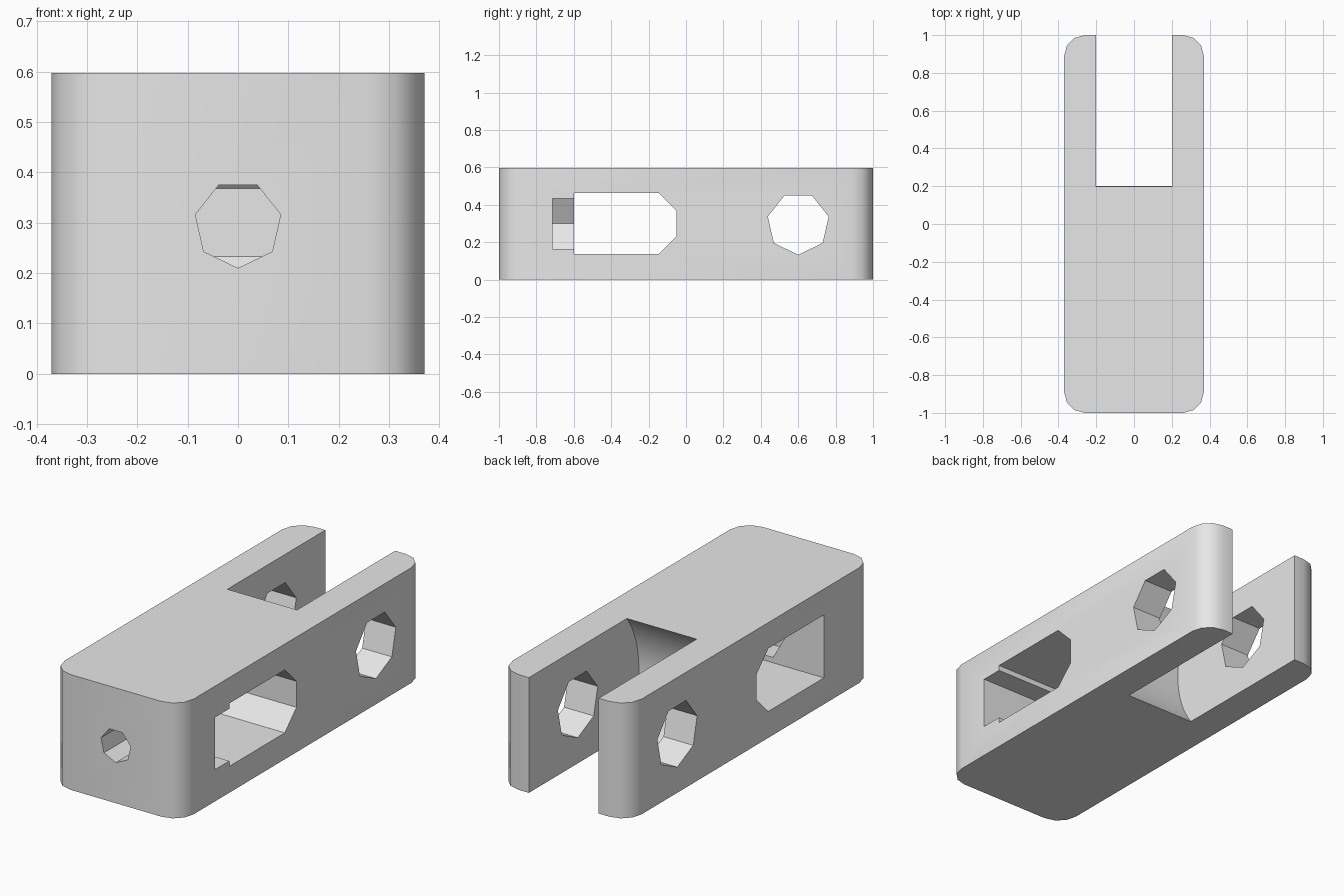
import bpy
import bmesh
from math import sin, cos, pi, radians
from mathutils import Vector

if "Cube" in bpy.data.objects:
    bpy.data.objects.remove(bpy.data.objects["Cube"], do_unlink=True)

WIDTH, LENGTH, HEIGHT = 0.74, 2.0, 0.597
MID = 0.3

grey = bpy.data.materials.new("plain_grey")
grey.use_nodes = True
grey.diffuse_color = (0.8, 0.8, 0.8, 1)
grey.node_tree.nodes["Principled BSDF"].inputs["Base Color"].default_value = (0.8, 0.8, 0.8, 1)


def prism(name, axis, profile, low, high):
    """Extrude a 2D profile along x, y or z; profile keeps the other axes in order."""
    def place(point, depth):
        co = list(point)
        co.insert("xyz".index(axis), depth)
        return Vector(co)

    bm = bmesh.new()
    start = [bm.verts.new(place(p, low)) for p in profile]
    end = [bm.verts.new(place(p, high)) for p in profile]
    bm.faces.new(start)
    bm.faces.new(end)
    count = len(profile)
    for i in range(count):
        j = (i + 1) % count
        bm.faces.new((start[i], start[j], end[j], end[i]))
    bmesh.ops.recalc_face_normals(bm, faces=bm.faces)
    mesh = bpy.data.meshes.new(name)
    bm.to_mesh(mesh)
    bm.free()
    mesh.materials.append(grey)
    obj = bpy.data.objects.new(name, mesh)
    bpy.context.collection.objects.link(obj)
    return obj


def arc(center, radius, start, stop, steps):
    """Points along a circular arc, both ends included."""
    angles = [start + (stop - start) * i / steps for i in range(steps + 1)]
    return [(center[0] + radius * cos(a), center[1] + radius * sin(a)) for a in angles]


def heptagon(center, radius):
    """Seven-sided hole with one corner pointing down."""
    return arc(center, radius, -pi / 2, 1.5 * pi, 7)[:-1]


# Body: block with rounded upright corners
corner = 0.11
outline = []
for k, (sx, sy) in enumerate([(1, 1), (-1, 1), (-1, -1), (1, -1)]):
    pivot = (sx * (WIDTH / 2 - corner), sy * (LENGTH / 2 - corner))
    outline += arc(pivot, corner, k * pi / 2, (k + 1) * pi / 2, 3)
body = prism("clevis_body", "z", outline, 0, HEIGHT)

# Fork slot with a hollow cylindrical floor
slot = arc((0.6, MID), 0.5, pi - 0.7, pi + 0.7, 28)
slot += [(1.2, slot[-1][1]), (1.2, slot[0][1])]

# Side window with a half-octagon end
apothem = 0.163
window = [(-0.6, MID - apothem)]
window += arc((-0.213, MID), apothem / cos(pi / 8), -3 * pi / 8, 3 * pi / 8, 3)
window += [(-0.6, MID + apothem)]

# Hexagonal nut pocket, open towards +x
flat = 0.135
point = flat / cos(pi / 6)
nut = [(-point, MID), (-point / 2, MID - flat), (0.5, MID - flat),
       (0.5, MID + flat), (-point / 2, MID + flat)]

cutters = [
    prism("slot_cutter", "x", slot, -0.2, 0.2),
    prism("window_cutter", "x", window, -0.5, 0.5),
    prism("nut_pocket_cutter", "y", nut, -0.715, -0.55),
    prism("pin_hole_cutter", "x", heptagon((0.6, MID), 0.167), -0.5, 0.5),
    prism("rod_hole_cutter", "y", heptagon((0, 0.297), 0.087), -1.1, -0.5),
]

# Cut every opening, then drop the cutters
bpy.ops.object.select_all(action="DESELECT")
bpy.context.view_layer.objects.active = body
body.select_set(True)
for cutter in cutters:
    cutter.hide_render = True
    cut = body.modifiers.new(cutter.name, "BOOLEAN")
    cut.operation = "DIFFERENCE"
    cut.solver = "EXACT"
    cut.object = cutter
    bpy.ops.object.modifier_apply(modifier=cut.name)
    bpy.data.objects.remove(cutter, do_unlink=True)

# Rounded corners and slot floor smooth, everything else crisp
bpy.ops.object.shade_smooth_by_angle(angle=radians(35))
